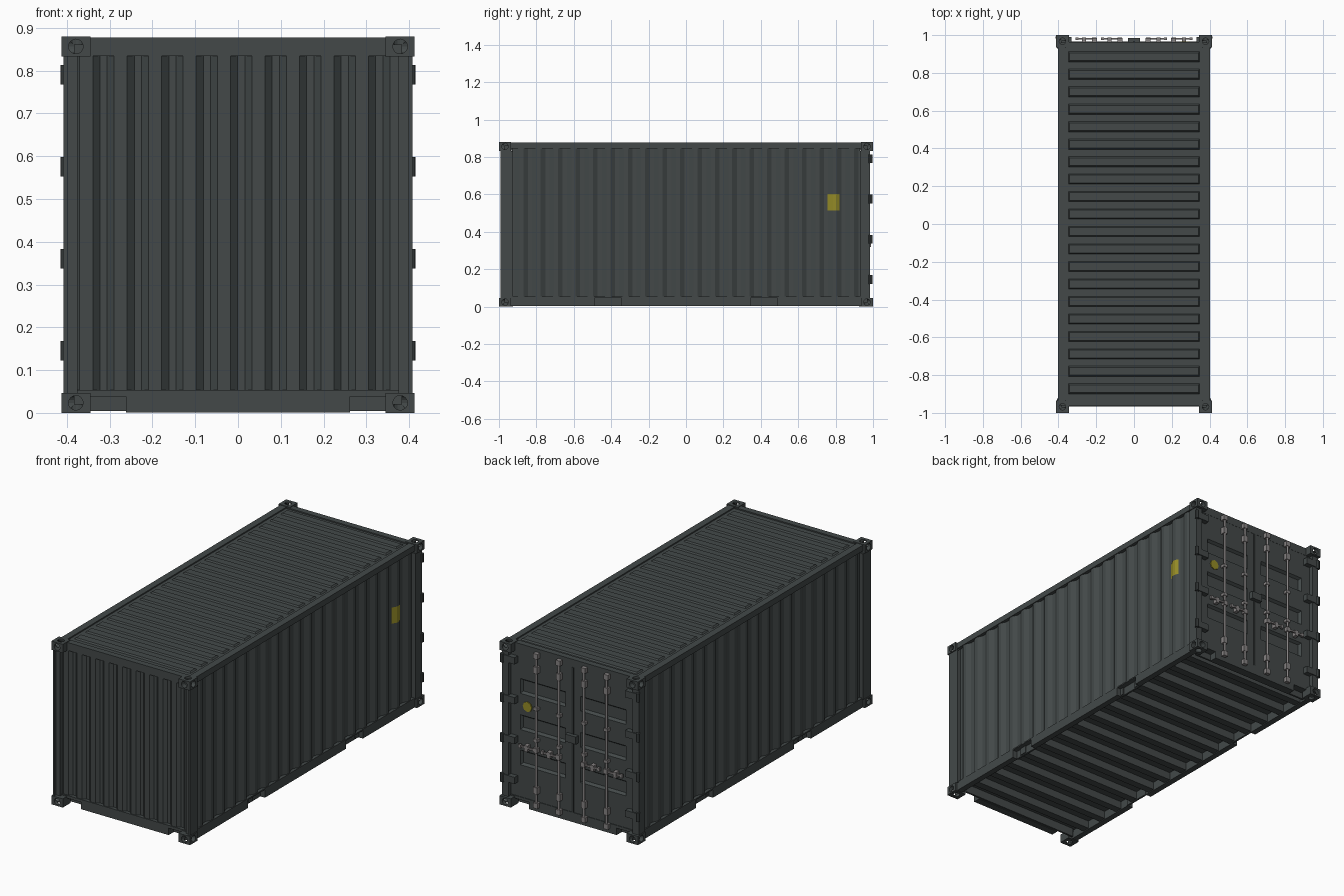
import bpy, bmesh, math
from mathutils import Vector, Matrix

if "Cube" in bpy.data.objects:
    bpy.data.objects.remove(bpy.data.objects["Cube"])


def material(name, rgb):
    m = bpy.data.materials.new(name)
    m.diffuse_color = (*rgb, 1)
    m.use_nodes = True
    m.node_tree.nodes["Principled BSDF"].inputs["Base Color"].default_value = m.diffuse_color
    return m


GREY = material("slate_grey_paint", (0.056, 0.066, 0.066))
STEEL = material("galvanised_steel", (0.24, 0.225, 0.225))
YELLOW = material("yellow_sign", (0.30, 0.26, 0.02))
DARK = material("dark_fittings", (0.032, 0.037, 0.037))


def finish(name, bm, mat):
    me = bpy.data.meshes.new(name)
    bm.to_mesh(me)
    bm.free()
    me.materials.append(mat)
    ob = bpy.data.objects.new(name, me)
    bpy.context.collection.objects.link(ob)
    return ob


def boxes(name, spans, mat=GREY):
    """One object from (x0, x1, y0, y1, z0, z1) spans."""
    bm = bmesh.new()
    for x0, x1, y0, y1, z0, z1 in spans:
        m = Matrix.Translation(((x0 + x1) / 2, (y0 + y1) / 2, (z0 + z1) / 2)) @ \
            Matrix.Diagonal((abs(x1 - x0), abs(y1 - y0), abs(z1 - z0), 1))
        bmesh.ops.create_cube(bm, size=1, matrix=m)
    return finish(name, bm, mat)


def cylinder(bm, p, axis, r, length, n=16):
    rot = Vector((0, 0, 1)).rotation_difference(Vector(axis)).to_matrix().to_4x4()
    bmesh.ops.create_cone(bm, cap_ends=True, segments=n, radius1=r, radius2=r,
                          depth=length, matrix=Matrix.Translation(p) @ rot)


def both(spans):
    """Mirror spans across x."""
    return [(s * a, s * b, *r) for a, b, *r in spans for s in (1, -1)]


def face_out(bm, out):
    bm.normal_update()
    if sum(f.normal.dot(Vector(out)) * f.calc_area() for f in bm.faces) < 0:
        bmesh.ops.reverse_faces(bm, faces=bm.faces[:])


def corrugated(name, u0, u1, z0, z1, phase, pitch, slope, inner, depth, place, out, mat=GREY):
    """Trapezoid sheet; place(u, depth) gives x, y."""
    knots = [(0, 0), (slope, depth), (slope + inner, depth), (2 * slope + inner, 0), (pitch, 0)]

    def d(u):
        t = (u - phase) % pitch
        for (a, da), (b, db) in zip(knots, knots[1:]):
            if a <= t <= b:
                return da + (db - da) * (t - a) / (b - a)
        return 0
    us = {round(u0, 5), round(u1, 5)}
    for k in range(-40, 41):
        us |= {round(phase + k * pitch + t, 5) for t, _ in knots[:4] if u0 < phase + k * pitch + t < u1}
    bm = bmesh.new()
    cols = []
    for u in sorted(us):
        x, y = place(u, d(u))
        cols.append([bm.verts.new((x, y, z)) for z in (z0, z1)])
    for a, b in zip(cols, cols[1:]):
        bm.faces.new((a[0], b[0], b[1], a[1]))
    face_out(bm, out)
    return finish(name, bm, mat)


def pressed_panel(name, us, vs, pick, inset, depth, place, out):
    """Flat sheet cut in a grid; picked cells are stamped in or out."""
    bm = bmesh.new()
    g = [[bm.verts.new(place(u, v)) for v in vs] for u in us]
    chosen = []
    for i in range(len(us) - 1):
        for j in range(len(vs) - 1):
            f = bm.faces.new((g[i][j], g[i + 1][j], g[i + 1][j + 1], g[i][j + 1]))
            if pick(i, j):
                chosen.append(f)
    face_out(bm, out)
    bmesh.ops.inset_individual(bm, faces=chosen, thickness=inset, depth=0)
    for f in chosen:
        for v in f.verts:
            v.co += Vector(out) * depth
    return finish(name, bm, GREY)


# Corner castings: one drilled block, mirrored to eight corners
c = Vector((0.379, 0.9675, 0.8565))
proto = boxes("casting_proto", [(0.345, 0.413, 0.935, 1.0, 0.833, 0.88)])
cutters = []
for ax in ((1, 0, 0), (0, 1, 0), (0, 0, 1)):
    bm = bmesh.new()
    reach = Vector(ax) * 0.032
    cylinder(bm, c + reach, ax, 0.017, 0.056)
    cut = finish("casting_cutter", bm, GREY)
    cut.hide_render = True
    cutters.append(cut)
    mod = proto.modifiers.new("hole", "BOOLEAN")
    mod.object = cut
    mod.solver = "EXACT"
block = bpy.data.meshes.new_from_object(proto.evaluated_get(bpy.context.evaluated_depsgraph_get()))
for ob in cutters + [proto]:
    bpy.data.objects.remove(ob)
for sx in (1, -1):
    for sy in (1, -1):
        for sz in (1, -1):
            bm = bmesh.new()
            bm.from_mesh(block)
            for v in bm.verts:
                v.co = (v.co.x * sx, v.co.y * sy, v.co.z if sz > 0 else 0.88 - v.co.z)
            if sx * sy * sz < 0:
                bmesh.ops.reverse_faces(bm, faces=bm.faces[:])
            finish("corner_casting", bm, GREY)

# Frame: posts, rails, headers, sills
boxes("front_posts", both([(0.398, 0.408, -0.993, -0.925, 0.047, 0.833), (0.375, 0.4, -0.98, -0.93, 0.047, 0.833)]))
boxes("rear_posts", both([(0.37, 0.408, 0.93, 0.985, 0.047, 0.833)]))
boxes("top_rails", both([(0.365, 0.402, -0.937, 0.937, 0.845, 0.877)]))
pockets = []
ys = [-0.937, -0.49, -0.345, 0.345, 0.49, 0.937]
for i in (0, 2, 4):
    pockets.append((0.37, 0.402, ys[i], ys[i + 1], 0.003, 0.053))
for i in (1, 3):
    pockets += [(0.37, 0.402, ys[i], ys[i + 1], 0.046, 0.053), (0.365, 0.375, ys[i], ys[i + 1], 0.003, 0.05)]
boxes("bottom_rails_with_fork_pockets", both(pockets))
for nm, s in (("front", -1), ("rear", 1)):
    boxes(nm + "_header", [(-0.36, 0.36, s * 0.963, s * 0.93, 0.834, 0.877)])
    boxes(nm + "_sill", [(-0.262, 0.262, s * 0.965, s * 0.925, 0.001, 0.053),
                         (-0.375, 0.375, s * 0.965, s * 0.925, 0.038, 0.053),
                         (-0.36, 0.36, s * 0.925, s * 0.915, 0.004, 0.05)])

# Corrugated walls
side = dict(phase=-0.87, pitch=0.0931, slope=0.0245, inner=0.023, depth=0.014)
for nm, s in (("right", 1), ("left", -1)):
    corrugated(nm + "_wall", -0.93, 0.93, 0.05, 0.848, **side,
               place=lambda u, d: (s * (0.398 - d), u), out=(s, 0, 0))
corrugated("front_wall", -0.385, 0.385, 0.05, 0.838, phase=-0.3395, pitch=0.0806, slope=0.0165,
           inner=0.017, depth=0.015, place=lambda u, d: (u, -0.96 + d), out=(0, -1, 0))

# Painted sign on the right wall, following the corrugation
corrugated("side_sign", 0.757, 0.822, 0.515, 0.602, **side,
           place=lambda u, d: (0.4 - d, u), out=(1, 0, 0), mat=YELLOW)

# Roof with pressed ribs
rows = [-0.962]
for k in range(20):
    y = 0.885 - 0.0925 * (19 - k)
    rows += [y - 0.027, y + 0.027]
rows.append(0.962)
pressed_panel("roof", [-0.39, -0.347, 0.347, 0.39], rows, lambda i, j: i == 1 and j % 2 == 1,
              0.009, 0.007, lambda u, v: (u, v, 0.8705), (0, 0, 1))

# Floor and cross members
boxes("floor", [(-0.38, 0.38, -0.93, 0.93, 0.05, 0.056)])
boxes("cross_members", [(-0.38, 0.38, -0.845 + k * 0.13, -0.805 + k * 0.13, 0.008, 0.051) for k in range(14)])

# Doors with recessed panels
zs = [0.05, 0.225, 0.305, 0.415, 0.495, 0.61, 0.69, 0.836]
for nm, s in (("right", 1), ("left", -1)):
    pressed_panel(nm + "_door", [s * x for x in (0.003, 0.045, 0.315, 0.375)], zs,
                  lambda i, j: i == 1 and j % 2 == 1, 0.014, -0.014,
                  lambda u, v: (u, 0.962, v), (0, 1, 0))
boxes("door_seal", [(-0.38, 0.38, 0.935, 0.944, 0.05, 0.836), (-0.006, 0.006, 0.95, 0.965, 0.053, 0.834)], DARK)
boxes("lock_box", [(-0.032, 0.032, 0.962, 0.985, 0.435, 0.475)])

# Hinges
hz = (0.145, 0.36, 0.575, 0.79)
boxes("hinge_leaves", both([(0.33, 0.405, 0.962, 0.99, z - 0.018, z + 0.018) for z in hz]))
bm = bmesh.new()
for z in hz:
    for s in (1, -1):
        cylinder(bm, (s * 0.405, 0.987, z), (0, 0, 1), 0.011, 0.046, 10)
finish("hinge_pins", bm, GREY)

# Locking rods, guides and handles
bm = bmesh.new()
parts = []
for x in (0.075, 0.21):
    for s in (1, -1):
        cylinder(bm, (s * x, 0.977, 0.44), (0, 0, 1), 0.0065, 0.83, 10)
    for z, w, h in ((0.04, 0.013, 0.014), (0.845, 0.013, 0.014), (0.12, 0.012, 0.018),
                    (0.39, 0.012, 0.008), (0.56, 0.012, 0.008), (0.77, 0.012, 0.018)):
        parts.append((x - w, x + w, 0.962, 0.985, z - h, z + h))
    parts += [(x - 0.012, x + 0.012, 0.966, 0.988, 0.325, 0.35),
              (x, x + 0.095, 0.977, 0.986, 0.333, 0.342),
              (x + 0.045, x + 0.065, 0.962, 0.988, 0.318, 0.35),
              (x + 0.085, x + 0.1, 0.975, 0.988, 0.328, 0.347)]
ob = finish("locking_rods", bm, STEEL)
for p in ob.data.polygons:
    p.use_smooth = len(p.vertices) == 4 
bm2 = boxes("rod_guides_and_handles", both(parts), STEEL)

# Round sign on the door
bm = bmesh.new()
cylinder(bm, (0.27, 0.964, 0.55), (0, 1, 0), 0.027, 0.006, 8)
finish("door_sign", bm, YELLOW)
